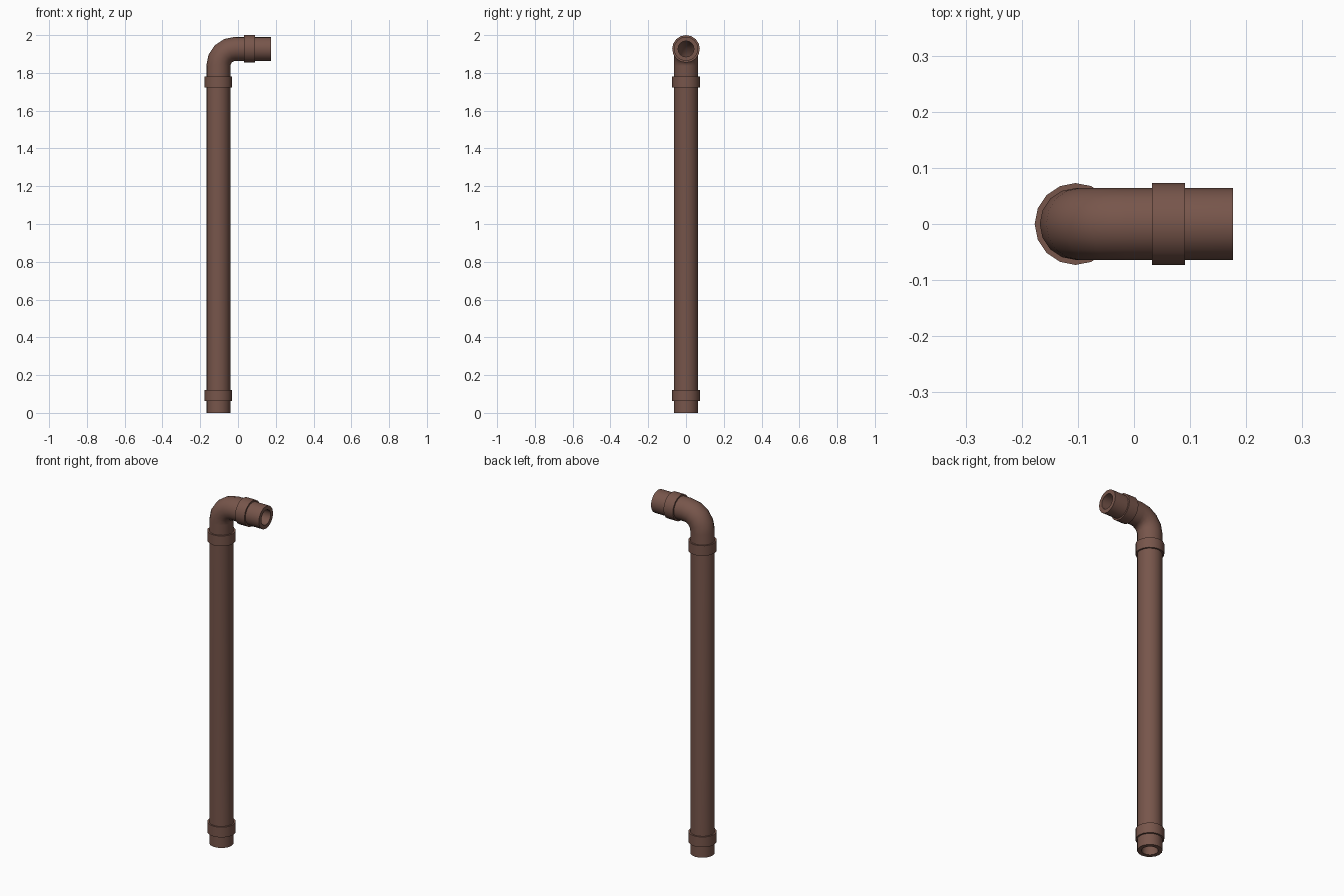
import bpy, bmesh, math
from mathutils import Vector

if "Cube" in bpy.data.objects:
    bpy.data.objects.remove(bpy.data.objects["Cube"])

SIDES = 16
CX, TOP_Z = -0.104, 1.927      # axes of the upright and of the outlet
R_OUT, R_IN = 0.064, 0.042     # pipe wall
BEND, STEPS = 0.09, 4          # elbow radius and segments

brown = bpy.data.materials.new("rusty_brown")
brown.diffuse_color = (0.185, 0.092, 0.070, 1)
brown.use_nodes = True
brown.node_tree.nodes["Principled BSDF"].inputs["Base Color"].default_value = brown.diffuse_color


def tube(name, path, r_out, r_in):
    """Hollow tube along a path of (x, z, angle); angle 0 = up, 90 deg = +x."""
    bm = bmesh.new()

    def ring(x, z, a, r):
        side = Vector((math.cos(a), 0, -math.sin(a)))
        return [bm.verts.new(Vector((x, 0, z)) + r * (math.cos(t) * side + Vector((0, math.sin(t), 0))))
                for t in (2 * math.pi * i / SIDES for i in range(SIDES))]

    # outer wall forward, inner wall back, closed into one loop of rings
    rings = [ring(*p, r_out) for p in path] + [ring(*p, r_in) for p in reversed(path)]
    for k, lower in enumerate(rings):
        upper = rings[(k + 1) % len(rings)]
        for i in range(SIDES):
            j = (i + 1) % SIDES
            bm.faces.new((lower[i], lower[j], upper[j], upper[i]))
    bmesh.ops.recalc_face_normals(bm, faces=bm.faces)
    mesh = bpy.data.meshes.new(name)
    bm.to_mesh(mesh)
    bm.free()
    mesh.materials.append(brown)
    obj = bpy.data.objects.new(name, mesh)
    bpy.context.collection.objects.link(obj)
    bpy.ops.object.select_all(action='DESELECT')
    obj.select_set(True)
    bpy.context.view_layer.objects.active = obj
    bpy.ops.object.shade_smooth_by_angle(angle=math.radians(35))
    return obj


# Upright pipe, elbow and outlet in one sweep
path = [(CX, 0, 0)]
for k in range(STEPS + 1):
    a = math.pi / 2 * k / STEPS
    path.append((CX + BEND * (1 - math.cos(a)), TOP_Z - BEND * (1 - math.sin(a)), a))
path.append((0.176, TOP_Z, math.pi / 2))
tube("pipe", path, R_OUT, R_IN)

# Coupling collars
for name, z0, z1 in (("lower_collar", 0.064, 0.122), ("upper_collar", 1.722, 1.780)):
    tube(name, [(CX, z0, 0), (CX, z1, 0)], 0.073, 0.055)
tube("outlet_collar", [(0.032, TOP_Z, math.pi / 2), (0.091, TOP_Z, math.pi / 2)], 0.073, 0.055)
